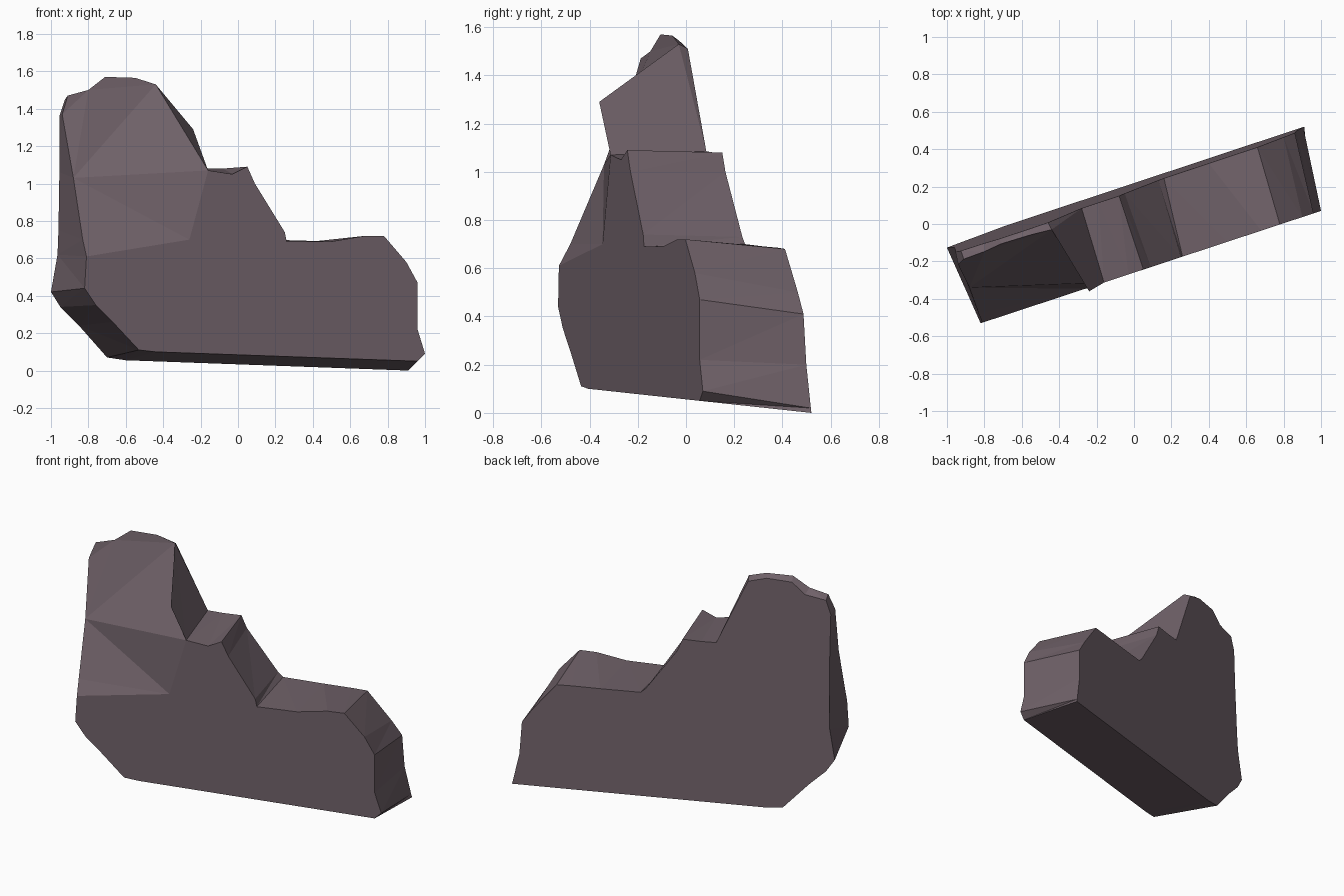
import bpy, bmesh

if "Cube" in bpy.data.objects:
    bpy.data.objects.remove(bpy.data.objects["Cube"])

# Matching outline points of the slab: front x, z, then back x, z
OUTLINE = [
    # bottom left corner and left side
    (-.44, .10, -.60, .055), (-.53, .11, -.70, .07), (-.67, .26, -.85, .24),
    (-.76, .35, -.95, .34), (-.82, .44, -1.0, .42), (-.81, .61, -.965, .62),
    (-.83, .70, -.96, .75), (-.88, 1.03, -.955, 1.06),
    # tower top
    (-.94, 1.37, -.955, 1.36), (-.91, 1.47, -.925, 1.45), (-.80, 1.50, -.80, 1.47),
    (-.71, 1.57, -.72, 1.54), (-.55, 1.565, -.57, 1.545), (-.44, 1.53, -.46, 1.51),
    # upper ledge
    (-.16, 1.07, -.28, 1.085), (-.03, 1.05, -.19, 1.08), (.05, 1.09, -.08, 1.08),
    # step down and lower ledge
    (.09, 1.0, -.05, 1.0), (.25, .74, .13, .73), (.26, .69, .16, .70),
    (.50, .69, .40, .69), (.68, .72, .57, .685), (.78, .72, .66, .68),
    # right end
    (.90, .58, .80, .50), (.96, .47, .86, .41), (.96, .22, .87, .20),
    (1.0, .09, .905, .02), (.96, .05, .91, 0),
]


def front_y(i, x, z):
    """Flat front low down, leaning back up the tower."""
    if i == 6:
        return -.48
    if i == 7:
        return -.34
    if 8 <= i <= 13:
        return -.03 + .31 * (x + .44) + .2 * (z - 1.53)
    return -.26 + .33 * x


def back_y(x, z):
    return .22 + .33 * x - .04 * z


bm = bmesh.new()
front = [bm.verts.new((p[0], front_y(i, p[0], p[1]), p[1])) for i, p in enumerate(OUTLINE)]
back = [bm.verts.new((p[2], back_y(p[2], p[3]), p[3])) for p in OUTLINE]
n = len(OUTLINE)

# Rim all round, and the flat back
for i in range(n):
    j = (i + 1) % n
    bm.faces.new((front[i], back[i], back[j], front[j]))
bm.faces.new(back)

# Front: flat lower part, leaning middle band and tower
mid = bm.verts.new((-.26, -.346, .70))
bm.faces.new(front[:6] + [mid] + front[14:])
bm.faces.new((front[5], front[6], mid))
bm.faces.new((front[6], front[7], front[14], mid))
bm.faces.new(front[7:15])
bmesh.ops.recalc_face_normals(bm, faces=bm.faces[:])

# Thin shard standing off the tower's right edge
shard = bm.verts.new((-.24, -.36, 1.29))
bm.faces.new((front[13], front[14], shard))

bmesh.ops.triangulate(bm, faces=[f for f in bm.faces if len(f.verts) > 3])
mesh = bpy.data.meshes.new("rock_slab")
bm.to_mesh(mesh)
bm.free()
rock = bpy.data.objects.new("rock_slab", mesh)
bpy.context.collection.objects.link(rock)

# Dull purple-grey stone
stone = bpy.data.materials.new("stone")
stone.diffuse_color = (.16, .12, .14, 1)
stone.use_nodes = True
stone.node_tree.nodes["Principled BSDF"].inputs["Base Color"].default_value = stone.diffuse_color
mesh.materials.append(stone)
